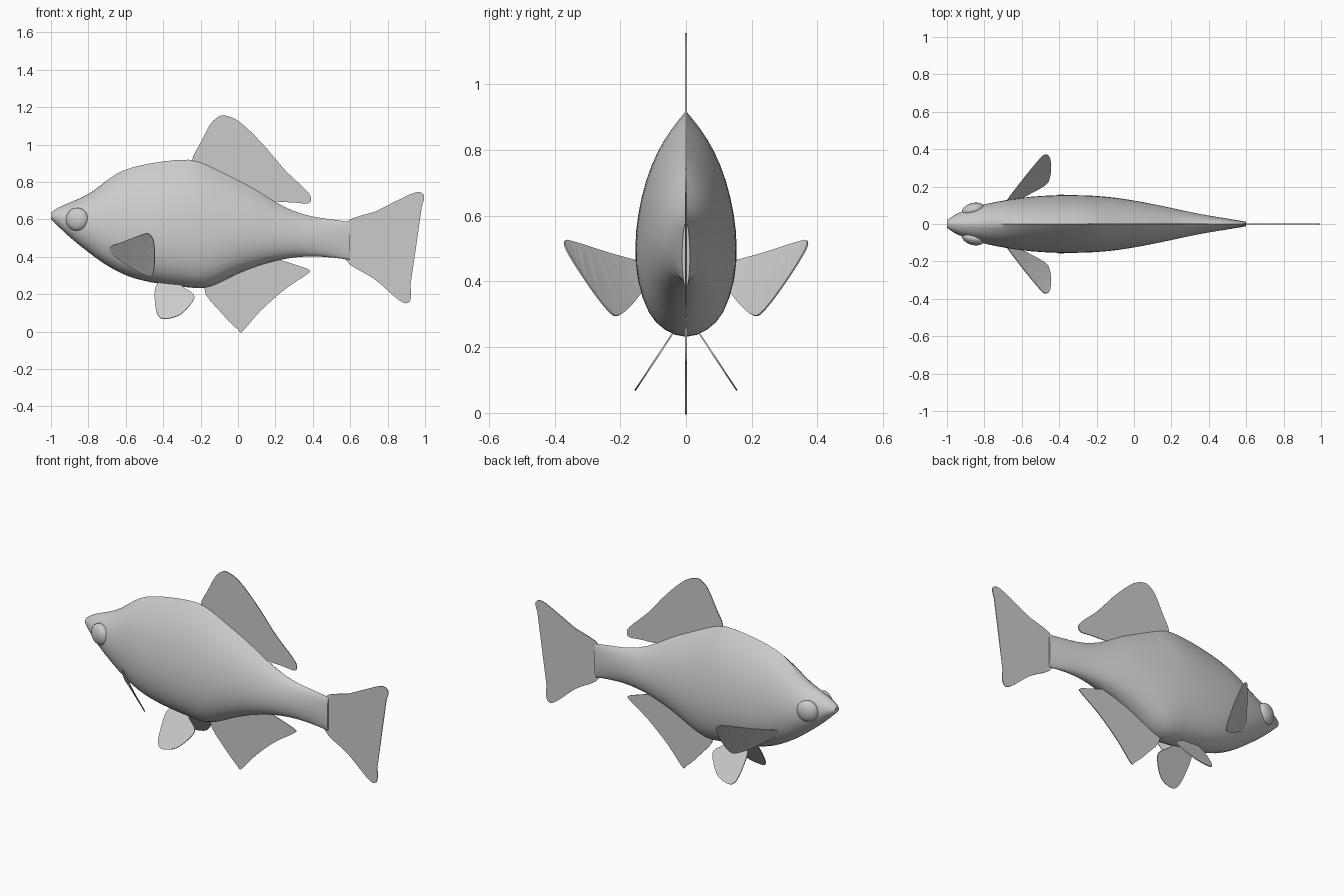
import bpy
import bmesh
import math
from mathutils import Vector

if "Cube" in bpy.data.objects:
    bpy.data.objects.remove(bpy.data.objects["Cube"])

# One plain grey for the whole fish
GREY = (0.6, 0.6, 0.6, 1.0)
grey = bpy.data.materials.new("plain_grey")
grey.use_nodes = True
grey.diffuse_color = GREY
grey.node_tree.nodes["Principled BSDF"].inputs["Base Color"].default_value = GREY


def add_object(name, bm):
    """Turn a bmesh into a named object in the scene."""
    bmesh.ops.recalc_face_normals(bm, faces=bm.faces[:])
    mesh = bpy.data.meshes.new(name)
    bm.to_mesh(mesh)
    bm.free()
    mesh.materials.append(grey)
    obj = bpy.data.objects.new(name, mesh)
    bpy.context.collection.objects.link(obj)
    return obj


def smooth(obj, degrees):
    bpy.ops.object.select_all(action="DESELECT")
    obj.select_set(True)
    bpy.context.view_layer.objects.active = obj
    bpy.ops.object.shade_smooth_by_angle(angle=math.radians(degrees))


def rounded(points, steps=4):
    """Closed smooth curve through the given points."""
    pts = [Vector(p) for p in points]
    count = len(pts)
    result = []
    for i in range(count):
        a, b, c, d = (pts[(i + k) % count] for k in (-1, 0, 1, 2))
        for s in range(steps):
            t = s / steps
            result.append(0.5 * (2 * b + (c - a) * t
                                 + (2 * a - 5 * b + 4 * c - d) * t ** 2
                                 + (3 * b - a - 3 * c + d) * t ** 3))
    return result


def add_fin(name, points):
    """Thin plate with a rounded outline."""
    bm = bmesh.new()
    bm.faces.new([bm.verts.new(p) for p in rounded(points)])
    bmesh.ops.triangulate(bm, faces=bm.faces[:])
    obj = add_object(name, bm)
    plate = obj.modifiers.new("thickness", "SOLIDIFY")
    plate.thickness = 0.005
    plate.offset = 0
    return obj


# Body stations from nose to tail root: x, back height, belly height, half width
STATIONS = [
    (-1.0, .635, .6, .02), (-.97, .66, .57, .045), (-.9, .69, .5, .078),
    (-.8, .73, .42, .107), (-.73, .785, .365, .122), (-.65, .85, .315, .135),
    (-.55, .885, .27, .147), (-.4, .912, .242, .155), (-.25, .925, .225, .153),
    (-.18, .9, .218, .148), (-.1, .86, .25, .141), (0, .81, .305, .125),
    (.1, .76, .345, .107), (.2, .69, .375, .086), (.3, .64, .395, .065),
    (.4, .612, .4, .045), (.5, .6, .395, .03), (.6, .585, .38, .012),
]
# Half section from belly to back: height fraction, width fraction
SECTION = [(0, 0), (.04, .45), (.11, .77), (.25, .98), (.4, 1.02),
           (.54, .96), (.69, .81), (.83, .56), (.93, .27), (1, 0)]

bm = bmesh.new()
crease = bm.edges.layers.float.new("crease_edge")
rings = []
for x, top, low, width in STATIONS:
    # Head and tail root are rounder than the ridged trunk
    blend = min(1, max(0, (-.55 - x) * 4, (x - .1) * 3)) * .7
    left = []
    for t, w in SECTION:
        oval = math.sqrt(max(0, 1 - (2 * t - 1) ** 2))
        y = width * (w + (oval - w) * blend)
        left.append((x, y, low + (top - low) * t))
    right = [(px, -py, pz) for px, py, pz in reversed(left[1:-1])]
    rings.append([bm.verts.new(p) for p in left + right])

size = len(rings[0])
for first, second in zip(rings, rings[1:]):
    for i in range(size):
        j = (i + 1) % size
        bm.faces.new((first[i], first[j], second[j], second[i]))
for ring in (rings[0], rings[-1]):
    bm.faces.new(ring)
    for i in range(size):
        bm.edges.get((ring[i], ring[(i + 1) % size]))[crease] = 1
# Keep the ridge of the back crisp
ridge = len(SECTION) - 1
for first, second in zip(rings, rings[1:]):
    bm.edges.get((first[ridge], second[ridge]))[crease] = 1

body = add_object("body", bm)
smooth(body, 50)
subdivision = body.modifiers.new("subdivision", "SUBSURF")
subdivision.levels = subdivision.render_levels = 1


# Upright fins on the centre line, as x and z
def upright(outline):
    return [(x, 0, z) for x, z in outline]


add_fin("dorsal_fin", upright([
    (-.245, .915), (-.2, 1.01), (-.15, 1.105), (-.11, 1.145), (-.07, 1.155),
    (.01, 1.12), (.13, 1.005), (.25, .865), (.36, .76), (.39, .715),
    (.375, .685), (.3, .69), (.17, .7), (0, .75), (-.2, .85)]))
add_fin("anal_fin", upright([
    (-.18, .23), (-.085, .095), (0, .01), (.025, .003), (.12, .11),
    (.25, .225), (.372, .308), (.38, .33), (.33, .35), (.235, .38),
    (.1, .42), (-.05, .34)]))
add_fin("tail_fin", upright([
    (.57, .575), (.73, .64), (.84, .695), (.945, .743), (.99, .735),
    (.99, .69), (.95, .62), (.865, .53), (.825, .45), (.85, .375),
    (.91, .28), (.925, .215), (.915, .158), (.865, .165), (.73, .28),
    (.57, .39)]))

# Paired fins and eyes
PECTORAL = [(-.69, .11, .45), (-.6, .23, .485), (-.51, .34, .52),
            (-.475, .37, .522), (-.45, .355, .48), (-.445, .29, .38),
            (-.455, .235, .31), (-.48, .205, .297), (-.56, .16, .335),
            (-.68, .1, .42)]
PELVIC = [(-.44, .24), (-.445, .17), (-.43, .09), (-.39, .068), (-.31, .09),
          (-.25, .15), (-.235, .195), (-.29, .235), (-.33, .27), (-.4, .27)]

for side, s in (("left", 1), ("right", -1)):
    add_fin(side + "_pectoral_fin", [(x, y * s, z) for x, y, z in PECTORAL])
    add_fin(side + "_pelvic_fin",
            [(x, s * (.045 + (.235 - z) * .66), z) for x, z in PELVIC])
    bm = bmesh.new()
    bmesh.ops.create_uvsphere(bm, u_segments=24, v_segments=16, radius=1)
    eye = add_object(side + "_eye", bm)
    eye.scale = (.062, .036, .062)
    eye.location = (-.86, .076 * s, .6)
    eye.rotation_euler = (0, 0, math.radians(15) * s)
    smooth(eye, 60)
